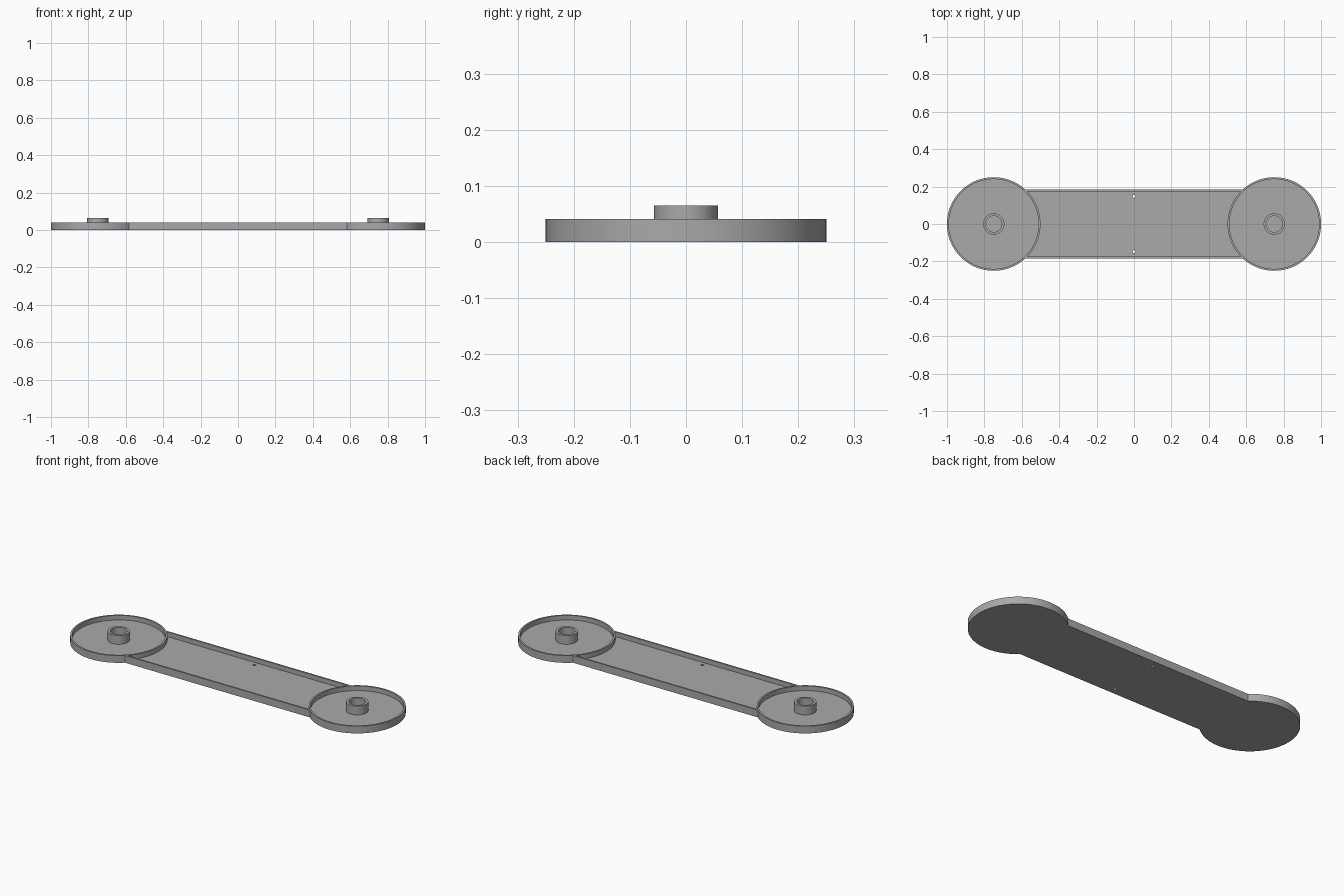
import bpy
import bmesh
from math import pi, asin, sin, cos, radians

if "Cube" in bpy.data.objects:
    bpy.data.objects.remove(bpy.data.objects["Cube"], do_unlink=True)

# Main dimensions
CENTRE, RADIUS, WALL = 0.75, 0.25, 0.01
HALF_WIDTH, RIM, FLOOR = 0.185, 0.041, 0.015
BOSS_OUT, BOSS_IN, BOSS_TOP = 0.057, 0.043, 0.065

grey = bpy.data.materials.new("Plain grey")
grey.use_nodes = True
grey.diffuse_color = (0.4, 0.4, 0.4, 1)
grey.node_tree.nodes["Principled BSDF"].inputs["Base Color"].default_value = (0.4, 0.4, 0.4, 1)


def arc(cx, r, a0, a1, n=64, cy=0):
    return [(cx + r * cos(a0 + (a1 - a0) * i / n),
             cy + r * sin(a0 + (a1 - a0) * i / n)) for i in range(n + 1)]


def circle(cx, r, n=96, cy=0):
    return arc(cx, r, 0, 2 * pi, n, cy)[:-1]


def prism(name, outline, z0, z1):
    """Extrude a closed outline from z0 to z1."""
    bm = bmesh.new()
    face = bm.faces.new([bm.verts.new((x, y, z0)) for x, y in outline])
    top = bmesh.ops.extrude_face_region(bm, geom=[face])["geom"]
    bmesh.ops.translate(bm, vec=(0, 0, z1 - z0),
                        verts=[v for v in top if isinstance(v, bmesh.types.BMVert)])
    bmesh.ops.recalc_face_normals(bm, faces=bm.faces)
    mesh = bpy.data.meshes.new(name)
    bm.to_mesh(mesh)
    bm.free()
    mesh.materials.append(grey)
    obj = bpy.data.objects.new(name, mesh)
    bpy.context.collection.objects.link(obj)
    return obj


def select(obj):
    bpy.ops.object.select_all(action='DESELECT')
    obj.select_set(True)
    bpy.context.view_layer.objects.active = obj


def cut(obj, cutter):
    """Subtract the cutter from the object, then discard it."""
    cutter.hide_render = True
    mod = obj.modifiers.new("Cut", 'BOOLEAN')
    mod.operation, mod.solver, mod.object = 'DIFFERENCE', 'EXACT', cutter
    select(obj)
    bpy.ops.object.modifier_apply(modifier=mod.name)
    bpy.data.objects.remove(cutter, do_unlink=True)


def smooth(obj):
    select(obj)
    bpy.ops.object.shade_smooth_by_angle(angle=radians(30))


# Solid tray: two round ends joined by a straight bar
a = asin(HALF_WIDTH / RADIUS)
tray = prism("tray", arc(CENTRE, RADIUS, a - pi, pi - a, 96)
             + arc(-CENTRE, RADIUS, a, 2 * pi - a, 96), 0, RIM)

# Bar recess, ending against the round rims
b = asin((HALF_WIDTH - WALL) / RADIUS)
cut(tray, prism("bar_recess", arc(CENTRE, RADIUS, pi + b, pi - b)
                + arc(-CENTRE, RADIUS, b, -b), FLOOR, RIM + 0.1))

# Round recesses and the hollow bosses in their middles
for side, label in ((1, "left"), (-1, "right")):
    x = side * CENTRE
    cut(tray, prism("dish_recess", circle(x, RADIUS - WALL), FLOOR, RIM + 0.1))
    boss = prism(label + "_boss", circle(x, BOSS_OUT, 64), FLOOR, BOSS_TOP)
    cut(boss, prism("boss_bore", circle(x, BOSS_IN, 64), -0.1, BOSS_TOP + 0.1))
    smooth(boss)

# Small through holes near the bar's long edges
for side in (1, -1):
    cut(tray, prism("pin_hole", circle(0, 0.008, 16, side * 0.148), -0.1, 0.1))
smooth(tray)
